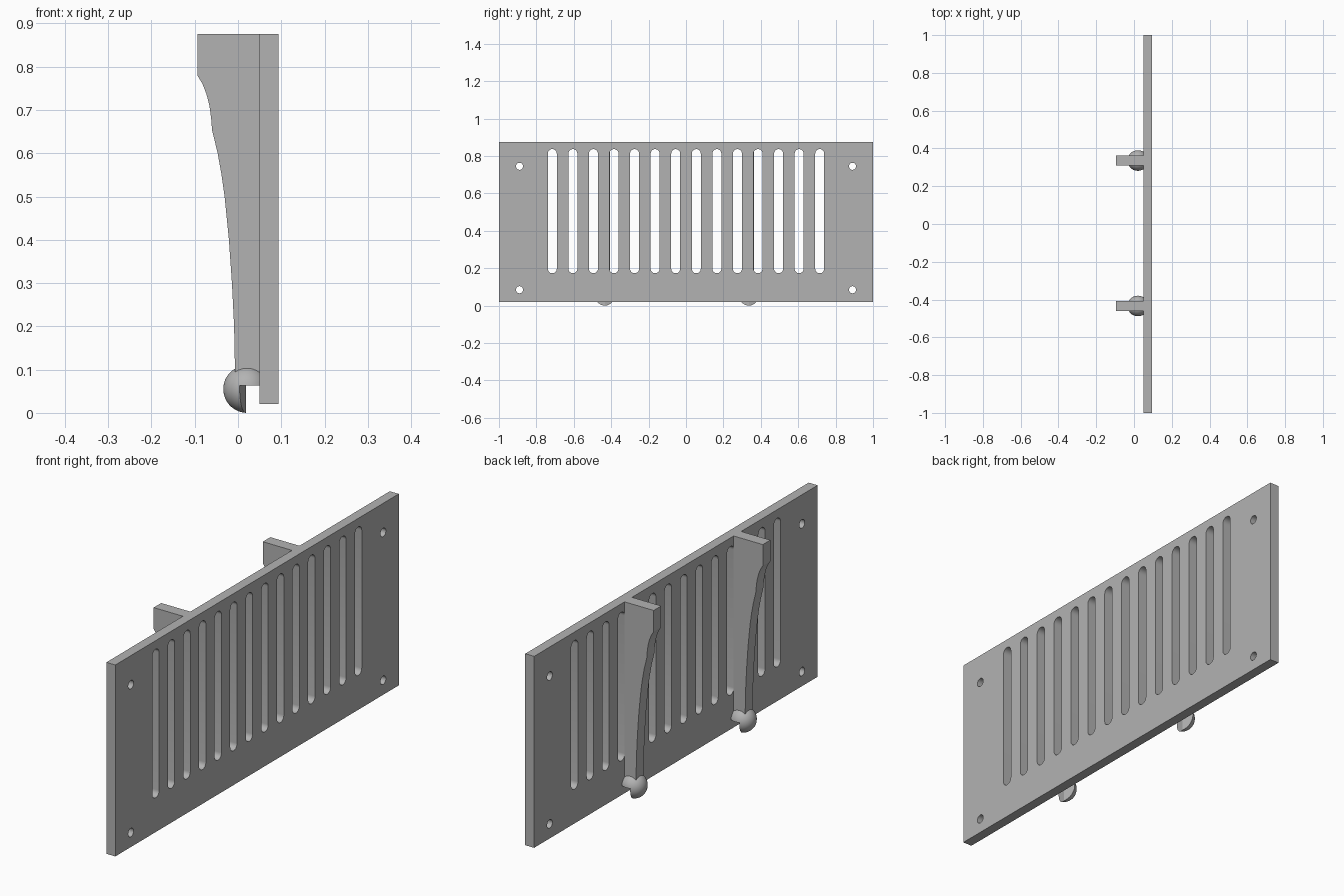
import bpy
import math
from mathutils import Matrix

if "Cube" in bpy.data.objects:
    bpy.data.objects.remove(bpy.data.objects["Cube"], do_unlink=True)

gray = bpy.data.materials.new("plain gray")
gray.use_nodes = True
gray.diffuse_color = (0.45, 0.45, 0.45, 1)
gray.node_tree.nodes["Principled BSDF"].inputs["Base Color"].default_value = (0.45, 0.45, 0.45, 1)

# Directions for extruding flat outlines
ALONG_X = Matrix(((0, 0, 1), (1, 0, 0), (0, 1, 0))).to_4x4()
ALONG_Y = Matrix(((1, 0, 0), (0, 0, -1), (0, 1, 0))).to_4x4()
ALONG_Z = Matrix.Identity(4)


def activate(obj):
    bpy.ops.object.select_all(action='DESELECT')
    obj.select_set(True)
    bpy.context.view_layer.objects.active = obj


def finish(obj):
    obj.data.materials.clear()
    obj.data.materials.append(gray)
    activate(obj)
    bpy.ops.object.shade_smooth_by_angle(angle=math.radians(30))


def extrude_outlines(name, outlines, thickness, direction, location):
    """Solid from an outer outline, with further outlines as holes."""
    curve = bpy.data.curves.new(name, 'CURVE')
    curve.dimensions = '2D'
    curve.fill_mode = 'BOTH'
    curve.extrude = thickness / 2
    for outline in outlines:
        spline = curve.splines.new('POLY')
        spline.points.add(len(outline) - 1)
        for point, (u, v) in zip(spline.points, outline):
            point.co = (u, v, 0, 1)
        spline.use_cyclic_u = True
    obj = bpy.data.objects.new(name, curve)
    bpy.context.collection.objects.link(obj)
    obj.matrix_world = Matrix.Translation(location) @ direction
    activate(obj)
    bpy.ops.object.convert(target='MESH')
    obj = bpy.context.object
    bpy.ops.object.mode_set(mode='EDIT')
    bpy.ops.mesh.select_all(action='SELECT')
    bpy.ops.mesh.remove_doubles(threshold=0.00001)
    bpy.ops.mesh.normals_make_consistent(inside=False)
    bpy.ops.object.mode_set(mode='OBJECT')
    finish(obj)
    return obj


def slot(u, low, high, radius, steps=12):
    """Outline with round ends; a circle when low equals high."""
    points = []
    for centre, start in ((high, 0), (low, math.pi)):
        for i in range(steps):
            a = start + math.pi * i / (steps - 1 if low != high else steps)
            points.append((u + radius * math.cos(a), centre + radius * math.sin(a)))
    return points


# Grille plate with slots and corner screw holes
outlines = [[(-1, 0.02), (1, 0.02), (1, 0.875), (-1, 0.875)]]
outlines += [slot(0.11 * (i - 6.5), 0.197, 0.813, 0.024) for i in range(14)]
outlines += [slot(y, z, z, 0.019) for y in (-0.89, 0.89) for z in (0.085, 0.745)]
extrude_outlines("grille_plate", outlines, 0.044, ALONG_X, (0.072, 0, 0))

# Bracket side profile
bracket = [(0.051, 0.875), (-0.094, 0.875), (-0.094, 0.78), (-0.082, 0.76),
           (-0.073, 0.737), (-0.066, 0.71), (-0.062, 0.68), (-0.06, 0.654),
           (-0.047, 0.6), (-0.038, 0.55), (-0.031, 0.5), (-0.021, 0.4),
           (-0.014, 0.3), (-0.009, 0.2), (-0.007, 0.1), (-0.007, 0.063), (0.051, 0.063)]

# Ridge-shaped space cleared between the ball and the plate
clearance = [(0.018, 0), (-0.001, -0.07), (0.12, -0.07), (0.12, 0.07), (-0.001, 0.07)]

for side, y in (("left", 0.336), ("right", -0.434)):
    extrude_outlines(side + "_bracket", [bracket], 0.053, ALONG_Y, (0, y, 0))

    bpy.ops.mesh.primitive_uv_sphere_add(segments=48, ring_count=24, radius=0.055,
                                         location=(0.021, y, 0.055))
    ball = bpy.context.object
    ball.name = side + "_ball_foot"
    cutter = extrude_outlines(side + "_ball_cutter", [clearance], 0.163, ALONG_Z,
                              (0, y, -0.0185))
    cutter.hide_render = True
    cut = ball.modifiers.new("clearance", 'BOOLEAN')
    cut.operation = 'DIFFERENCE'
    cut.solver = 'EXACT'
    cut.object = cutter
    activate(ball)
    bpy.ops.object.modifier_apply(modifier=cut.name)
    bpy.data.objects.remove(cutter, do_unlink=True)
    finish(ball)
